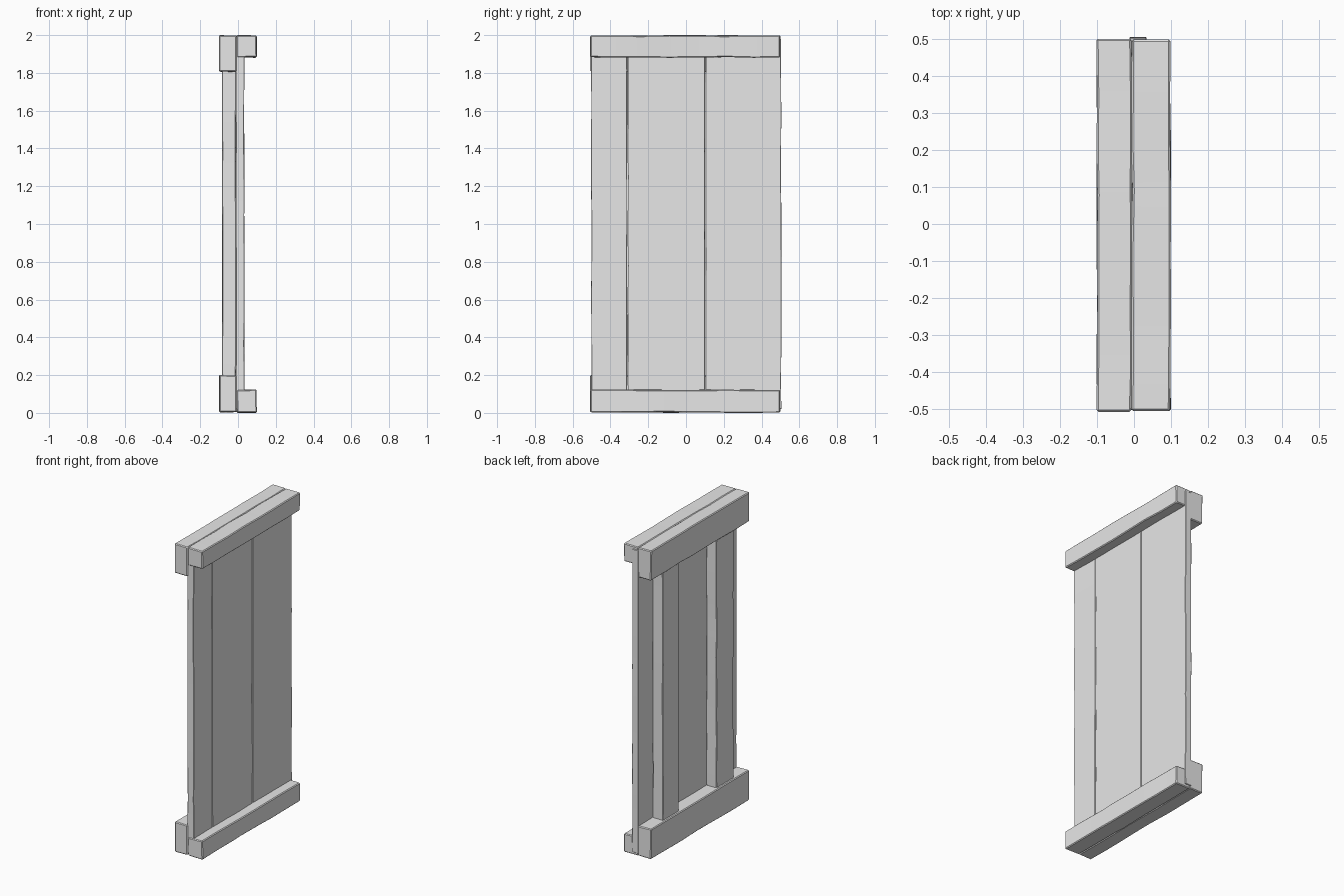
import bpy
import bmesh
import random
from mathutils import Vector

random.seed(4)

default_cube = bpy.data.objects.get("Cube")
if default_cube:
    bpy.data.objects.remove(default_cube, do_unlink=True)

# Single plain material
GREY = (0.8, 0.8, 0.8, 1.0)
timber = bpy.data.materials.new("plain_grey")
timber.use_nodes = True
timber.diffuse_color = GREY
timber.node_tree.nodes["Principled BSDF"].inputs["Base Color"].default_value = GREY


def worn_board(name, low, high, axis, wear=0.004, cuts=7, bevel=0.005):
    """A hewn board: a box cut along its length, its corners worn inward."""
    low, high = Vector(low), Vector(high)
    centre, size = (low + high) / 2, high - low
    bm = bmesh.new()
    bmesh.ops.create_cube(bm, size=1)
    for v in bm.verts:
        v.co = Vector([c * s for c, s in zip(v.co, size)]) + centre

    # Uneven cross cuts along the length
    normal = Vector((0, 0, 0))
    normal[axis] = 1
    for i in range(1, cuts):
        point = centre.copy()
        point[axis] = low[axis] + size[axis] * (i + random.uniform(-0.3, 0.3)) / cuts
        bmesh.ops.bisect_plane(bm, geom=bm.verts[:] + bm.edges[:] + bm.faces[:],
                               plane_co=point, plane_no=normal)

    # Wear only pulls corners toward the middle, so the outer size holds
    for v in bm.verts:
        for k in range(3):
            if k != axis:
                v.co[k] -= random.uniform(0, wear) * (1 if v.co[k] > centre[k] else -1)

    corners = [e for e in bm.edges if e.calc_face_angle(0) > 1]
    bmesh.ops.bevel(bm, geom=corners, offset=bevel, segments=1,
                    affect='EDGES', clamp_overlap=True)
    bmesh.ops.recalc_face_normals(bm, faces=bm.faces[:])
    mesh = bpy.data.meshes.new(name)
    bm.to_mesh(mesh)
    bm.free()
    mesh.materials.append(timber)
    obj = bpy.data.objects.new(name, mesh)
    bpy.context.collection.objects.link(obj)
    bpy.ops.object.select_all(action='DESELECT')
    obj.select_set(True)
    bpy.context.view_layer.objects.active = obj
    bpy.ops.object.shade_smooth_by_angle(angle=0.6)
    return obj


# Three wall planks with narrow seams
seams = [-0.503, -0.31, 0.102, 0.506]
for i, (a, b) in enumerate(zip(seams, seams[1:])):
    worn_board(f"wall_plank_{i + 1}", (-0.012, a + 0.001, 0.02),
               (0.034, b - 0.001, 1.98), 2, wear=0.002, cuts=10, bevel=0.002)

# Two upright studs on the rear of the planks
for name, a, b in (("near_stud", -0.37, -0.19), ("far_stud", 0.19, 0.36)):
    worn_board(name, (-0.086, a, 0.15), (-0.01, b, 1.85), 2, cuts=10, bevel=0.003)

# Sill and header rails, deep on the stud side and shallow on the plank side
for name, z0, z1 in (("bottom_deep_rail", 0.003, 0.2), ("top_deep_rail", 1.805, 2.0)):
    worn_board(name, (-0.102, -0.507, z0), (-0.004, 0.5, z1), 1)
for name, z0, z1 in (("bottom_shallow_rail", 0.0, 0.124), ("top_shallow_rail", 1.88, 2.0)):
    worn_board(name, (-0.008, -0.505, z0), (0.1, 0.498, z1), 1)
